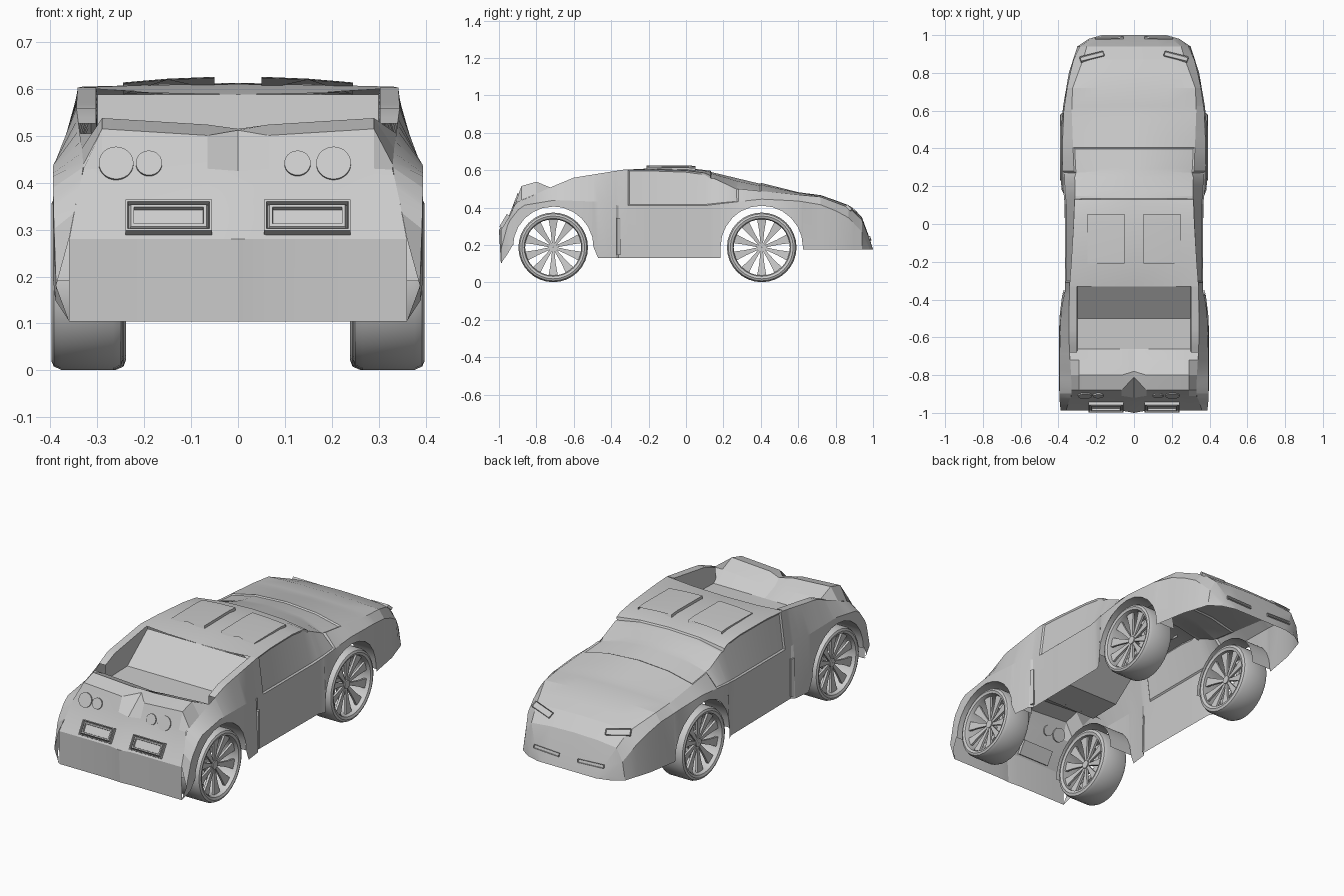
import bpy, bmesh, math
from mathutils import Vector, Matrix
from mathutils.bvhtree import BVHTree

if "Cube" in bpy.data.objects:
    bpy.data.objects.remove(bpy.data.objects["Cube"])


def finish(name, bm, angle=14):
    bmesh.ops.remove_doubles(bm, verts=bm.verts, dist=0.0004)
    bmesh.ops.recalc_face_normals(bm, faces=bm.faces)
    me = bpy.data.meshes.new(name)
    bm.to_mesh(me)
    bm.free()
    ob = bpy.data.objects.new(name, me)
    bpy.context.collection.objects.link(ob)
    bpy.ops.object.select_all(action='DESELECT')
    ob.select_set(True)
    bpy.context.view_layer.objects.active = ob
    bpy.ops.object.shade_smooth_by_angle(angle=math.radians(angle))
    return ob


def skin(bm, rings, close=False):
    rows = [[bm.verts.new(p) for p in r] for r in rings]
    for a, b in zip(rows, rows[1:]):
        for i in range(len(a) if close else len(a) - 1):
            j = (i + 1) % len(a)
            bm.faces.new((a[i], a[j], b[j], b[i]))


def at(rail, y):
    """Point on a lengthwise rail of (y, x, z) at station y."""
    if y >= rail[0][0]:
        return Vector((rail[0][1], y, rail[0][2]))
    for (y0, x0, z0), (y1, x1, z1) in zip(rail, rail[1:]):
        if y >= y1:
            t = (y0 - y) / (y0 - y1)
            return Vector((x0 + (x1 - x0) * t, y, z0 + (z1 - z0) * t))
    return Vector((rail[-1][1], y, rail[-1][2]))


def mx(p):
    return Vector((-p[0], p[1], p[2]))


# Lengthwise rails of the body: lower edge, fender crease, shoulder, centre line
SILL = [(1, .17, .175), (.98, .24, .175), (.94, .3, .175), (.8, .345, .175), (.626, .375, .175),
        (.5, .387, .175), (.184, .385, .13), (.15, .368, .13), (-.36, .362, .13),
        (-.375, .38, .13), (-.496, .395, .13), (-.926, .395, .2), (-.955, .39, .15), (-.988, .36, .104)]
CREASE = [(1, .165, .175), (.98, .23, .2), (.94, .285, .27), (.87, .32, .345), (.75, .35, .41),
          (.6, .372, .435), (.4, .38, .445), (.18, .375, .42), (.1, .366, .41), (-.36, .366, .41),
          (-.45, .386, .43), (-.7, .394, .44), (-.88, .395, .41), (-.95, .393, .32), (-.988, .388, .18)]
SHOULDER = [(1, .15, .175), (.98, .2, .235), (.94, .25, .335), (.87, .27, .4), (.72, .325, .457),
            (.6, .33, .468), (.28, .318, .5), (.1, .316, .585), (0, .32, .598), (-.2, .332, .605),
            (-.33, .342, .603), (-.6, .345, .56), (-.72, .338, .51), (-.85, .33, .45),
            (-.91, .33, .428), (-.94, .345, .36), (-.988, .36, .282)]
CENTRE = [(1, 0, .175), (.98, 0, .24), (.94, 0, .35), (.87, 0, .412), (.73, 0, .465), (.6, 0, .482),
          (.41, 0, .53), (.13, 0, .597), (0, 0, .613), (-.2, 0, .61), (-.33, 0, .588)]
DECK = [(-.33, .3, .588), (-.5, .3, .455), (-.68, .3, .45)]
ARCHES = [(.405, .22), (-.71, .215)]


def arch_z(i, y):
    yc, r = ARCHES[i]
    return .19 + math.sqrt(max(0, r * r - (y - yc) ** 2))


def side(y):
    """Half section: lower edge cut by the wheel arch, crease, shoulder."""
    a, b, c = at(SILL, y), at(CREASE, y), at(SHOULDER, y)
    for i, (yc, r) in enumerate(ARCHES):
        if abs(y - yc) <= r:
            a.z = arch_z(i, y)
            a.x = max(a.x, b.x)
    return [a, b, c]


def arch_stations(i):
    yc, r = ARCHES[i]
    return [yc + r * math.cos(math.pi * k / 12) for k in range(13)]


# Front body, roof and doors, with recessed windscreen and side windows
bm = bmesh.new()
ys = [1, .98, .94, .9, .87, .8, .72, .626] + arch_stations(0)
ys += [.184, .15, .28, .13, .1, 0, -.1, -.2, -.31, -.33]
rings = []
for y in sorted(set(ys), reverse=True):
    h = side(y)
    c, e = h[2], at(CENTRE, y)
    h.append(Vector((c.x * .55, y, c.z + (e.z - c.z) * .75)))
    rings.append(h + [e] + [mx(p) for p in reversed(h)])
skin(bm, rings)
bmesh.ops.remove_doubles(bm, verts=bm.verts, dist=0.0004)
bmesh.ops.recalc_face_normals(bm, faces=bm.faces)
glass = []
for f in bm.faces:
    p = f.calc_center_median()
    screen = abs(p.x) < .3 and .13 < p.y < .40 and p.z > .49
    window = abs(p.x) > .325 and -.31 < p.y < .28 and p.z > .445
    if screen or window:
        glass.append(f)
bmesh.ops.inset_region(bm, faces=glass, thickness=.008, depth=-.006, use_even_offset=True)
body = finish("front_body", bm)

# Engine bay: sloped rear window, deck and the buttress walls either side
bm = bmesh.new()
rings = []
bay = [-.33, -.36, -.375, -.42, -.47, -.5, -.68] + [s for s in arch_stations(1) if s > -.68]
for y in sorted(set(bay), reverse=True):
    h = side(y)
    h += [Vector((.303, y, h[2].z)), at(DECK, y)]
    rings.append(h + [mx(p) for p in reversed(h)])
skin(bm, rings)
finish("engine_bay", bm)

# Rear quarter panels
bm = bmesh.new()
ys = sorted([-.68, -.94, -.955, -.988, -.926] + [s for s in arch_stations(1) if s < -.68], reverse=True)
half = [side(y) for y in ys]
skin(bm, half)
skin(bm, [[mx(p) for p in r] for r in half])
finish("rear_quarters", bm)

# Wheel arch liners reaching inward from the arch edges
for i, end in enumerate(("front", "rear")):
    for s, tag in ((-1, "left"), (1, "right")):
        bm = bmesh.new()
        skin(bm, [[(s * x, y, arch_z(i, y)) for x in (side(y)[0].x, .26)] for y in arch_stations(i)])
        finish("arch_liner_%s_%s" % (end, tag), bm, 30)

# Tail: spoiler lip, grooved centre and rear fascia
main = [(-.66, .45), (-.72, .505), (-.8, .538), (-.88, .515), (-.91, .43), (-.94, .36), (-.988, .28), (-.985, .104)]
mid = [(-.66, .45), (-.75, .485), (-.78, .515), (-.81, .512), (-.92, .425), (-.945, .36), (-1, .28), (-.99, .104)]
rings = []
for (y, z), (ym, zm) in zip(main, mid):
    e = at(SHOULDER, y)
    e.z = min(e.z, z)
    if z < .3:
        e = Vector((.36, y, z))
    lo = Vector((.065, y, z - (.014 if z > .5 else 0)))
    h = [e, Vector((.29, y, z)), lo]
    rings.append(h + [Vector((0, ym, zm))] + [mx(p) for p in reversed(h)])
bm = bmesh.new()
skin(bm, rings)
tail = finish("tail_fascia", bm)


def tree(ob):
    return BVHTree.FromPolygons([v.co for v in ob.data.vertices], [p.vertices for p in ob.data.polygons])


def hit(bvh, origin, way):
    loc, n, _, _ = bvh.ray_cast(Vector(origin), Vector(way))
    return loc, (-n if n.dot(Vector(way)) > 0 else n)


def slot(name, bvh, origin, way, size, steps, along=(1, 0, 0)):
    """Framed slot laid on a surface; steps are successive (inset, depth)."""
    loc, n = hit(bvh, origin, way)
    along = Vector(along)
    xa = (along - n * n.dot(along)).normalized()
    rot = Matrix((xa, n.cross(xa), n)).transposed().to_4x4()
    bm = bmesh.new()
    bmesh.ops.create_cube(bm, size=1, matrix=Matrix.Translation(loc) @ rot @ Matrix.Diagonal((*size, 1)))
    bm.normal_update()
    top = max(bm.faces, key=lambda f: f.normal.dot(n))
    for t, d in steps:
        bmesh.ops.inset_region(bm, faces=[top], thickness=t, depth=0)
        bmesh.ops.translate(bm, verts=top.verts, vec=n * d)
    return finish(name, bm)


front, rear = tree(body), tree(tail)
for s, tag in ((-1, "left"), (1, "right")):
    slot("tail_vent_" + tag, rear, (s * .148, -3, .322), (0, 1, 0), (.185, .078, .036),
         [(.007, 0), (.003, -.014), (.007, .012), (.009, 0), (.001, -.011)])
    slot("headlight_" + tag, front, (s * .222, .885, 2), (0, 0, -1), (.13, .034, .014), [(.004, -.006)],
         (1, -s * .4, 0))
    slot("nose_slot_" + tag, front, (s * .13, 3, .235), (0, -1, 0), (.15, .018, .014), [(.003, -.006)],
         (1, -s * .15, 0))

# Round tail lights
for i, (x, r) in enumerate(((-.26, .037), (-.19, .028), (.127, .028), (.204, .037))):
    loc, n = hit(rear, (x, -3, .44), (0, 1, 0))
    bm = bmesh.new()
    bmesh.ops.create_cone(bm, cap_ends=True, segments=28, radius1=r, radius2=r, depth=.014,
                          matrix=Matrix.Translation(loc) @ n.to_track_quat('Z', 'Y').to_matrix().to_4x4())
    finish("tail_light_%d" % i, bm, 30)

# Raised roof panels and side intake blades
for s, tag in ((-1, "left"), (1, "right")):
    bm = bmesh.new()
    prof = [(.05, .6), (.05, .626), (.15, .622), (.245, .614), (.245, .59)]
    skin(bm, [[(s * x, y, z + dz) for x, z in prof] for y, dz in ((.052, -.004), (0, 0), (-.21, -.002))])
    bmesh.ops.holes_fill(bm, edges=[e for e in bm.edges if e.is_boundary])
    finish("roof_panel_" + tag, bm)
    bm = bmesh.new()
    bmesh.ops.create_cube(bm, size=1, matrix=Matrix.Translation((s * .37, -.362, .245)) @
                          Matrix.Rotation(s * .35, 4, 'Z') @ Matrix.Diagonal((.012, .02, .2, 1)))
    finish("intake_blade_" + tag, bm)


def lathe(bm, prof, s, y, n=32):
    """Closed (radius, x) profile turned about the axle."""
    rings = [[(s * x, y + r * math.sin(2 * math.pi * k / n), .187 + r * math.cos(2 * math.pi * k / n))
              for r, x in prof] for k in range(n + 1)]
    skin(bm, rings, True)


def wheel(tag, y, s):
    """Open tyre with a spoked face on its outer and inner side."""
    off = -.006 if y > 0 else 0
    bm = bmesh.new()
    lathe(bm, [(r, x + off) for r, x in ((.15, .38), (.155, .393), (.168, .398), (.179, .393), (.186, .377),
               (.186, .266), (.179, .25), (.165, .245), (.15, .25))], s, y)
    finish("tyre_" + tag, bm, 35)
    bm = bmesh.new()
    for hub, rim, out in ((.355, .37, 1), (.282, .268, -1)):
        hub, rim = hub + off, rim + off
        lathe(bm, [(.001, hub - .01), (.022, hub - .01), (.022, hub + .01), (.001, hub + .01)], s, y, 16)
        c = Vector((0, y, .187))
        for k in range(10):
            a = 2 * math.pi * k / 10
            u, v = Vector((0, math.sin(a), math.cos(a))), Vector((0, math.cos(a), -math.sin(a)))
            rings = [[c + u * r + v * w * q + Vector((s * (x + out * d), 0, 0)) for q, d in
                      ((-1, -.008), (-1, .004), (1, .004), (1, -.008))]
                     for r, w, x in ((.015, .006, hub), (.09, .014, (hub + rim) / 2), (.151, .025, rim))]
            skin(bm, rings, True)
    finish("rim_" + tag, bm, 35)


for y, end in ((.405, "front"), (-.71, "rear")):
    for s, tag in ((-1, "left"), (1, "right")):
        wheel(end + "_" + tag, y, s)
